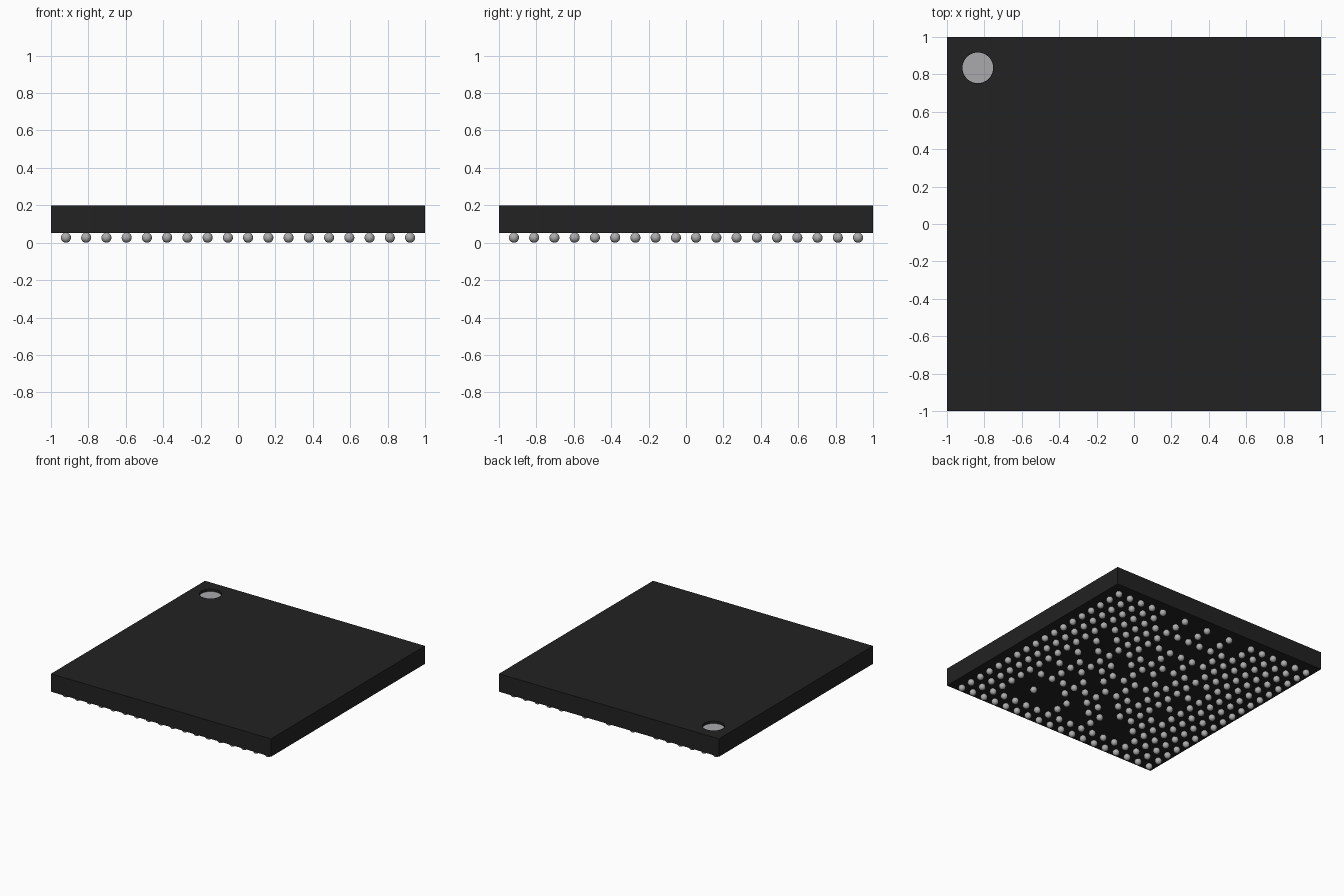
import bpy, bmesh, math
from mathutils import Matrix

if "Cube" in bpy.data.objects:
    bpy.data.objects.remove(bpy.data.objects["Cube"])


def material(name, rgb):
    m = bpy.data.materials.new(name)
    m.diffuse_color = (*rgb, 1.0)
    m.use_nodes = True
    m.node_tree.nodes["Principled BSDF"].inputs["Base Color"].default_value = m.diffuse_color
    return m


black = material("matte black", (0.016, 0.016, 0.016))
silver = material("solder silver", (0.42, 0.42, 0.42))
pale = material("marker grey", (0.40, 0.40, 0.42))


def make_object(name, bm, mats):
    me = bpy.data.meshes.new(name)
    bm.to_mesh(me)
    bm.free()
    for m in mats:
        me.materials.append(m)
    ob = bpy.data.objects.new(name, me)
    bpy.context.collection.objects.link(ob)
    return ob


# Package body: flat slab, z 0.053 to 0.20
Z0, Z1 = 0.053, 0.20
MX, MY, MR, DEPTH = -0.835, 0.835, 0.083, 0.022
bm = bmesh.new()
bmesh.ops.create_cube(bm, size=1, matrix=Matrix.Translation((0, 0, (Z0 + Z1) / 2))
                      @ Matrix.Diagonal((2, 2, Z1 - Z0, 1)))
body = make_object("package_body", bm, [black])

# Cutter for the round corner recess
bm = bmesh.new()
bmesh.ops.create_cone(bm, cap_ends=True, segments=40, radius1=MR, radius2=MR, depth=2 * DEPTH,
                      matrix=Matrix.Translation((MX, MY, Z1)))
cutter = make_object("recess_cutter", bm, [black])
cutter.hide_render = True
cutter.hide_viewport = True
cut = body.modifiers.new("corner_recess", 'BOOLEAN')
cut.operation = 'DIFFERENCE'
cut.solver = 'EXACT'
cut.object = cutter

# Pale disc on the recess floor
bm = bmesh.new()
bmesh.ops.create_cone(bm, cap_ends=True, segments=40, radius1=MR - 0.001, radius2=MR - 0.001, depth=0.004,
                      matrix=Matrix.Translation((MX, MY, Z1 - DEPTH + 0.001)))
make_object("corner_marker", bm, [pale])

# Solder balls: 18 x 18 grid; i counts from +x, j from +y; some sites are empty
EMPTY = {0: (5, 7, 9, 11), 1: (5, 7, 9, 11), 3: (7, 8, 9, 10), 5: (3, 7, 9, 11),
         6: (4,), 7: (3, 6, 10, 13), 8: (4, 7, 9), 9: (3, 13), 10: (6, 8, 10),
         11: (3, 5, 7, 13), 12: (9,), 13: (3, 4, 5, 7, 10),
         14: (3, 5, 6, 8, 11, 12), 15: (3, 4, 5, 6, 8, 9, 11, 12, 13)}
N, EDGE, R = 18, 0.92, 0.027
PITCH = 2 * EDGE / (N - 1)
bm = bmesh.new()
for j in range(N):
    for i in range(N):
        if i in EMPTY.get(j, ()):
            continue
        bmesh.ops.create_uvsphere(bm, u_segments=16, v_segments=10, radius=R,
                                  matrix=Matrix.Translation((EDGE - i * PITCH, EDGE - j * PITCH, R)))
for f in bm.faces:
    f.smooth = True
make_object("solder_balls", bm, [silver])
